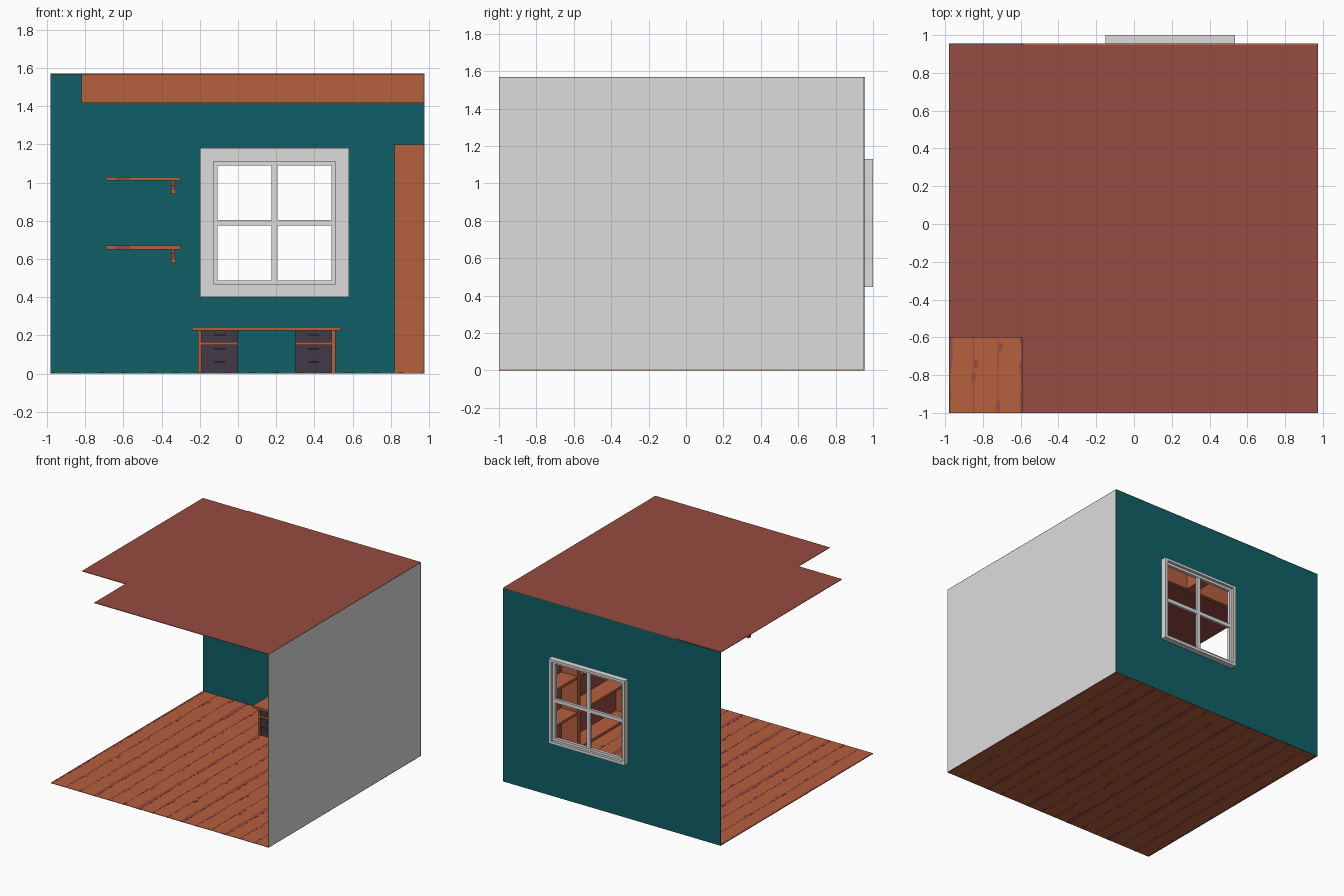
import bpy, bmesh, math, random

if "Cube" in bpy.data.objects:
    bpy.data.objects.remove(bpy.data.objects["Cube"])
random.seed(4)

def mat(name, c):
    m = bpy.data.materials.new(name)
    m.diffuse_color = (*c, 1)
    m.use_nodes = True
    m.node_tree.nodes["Principled BSDF"].inputs["Base Color"].default_value = m.diffuse_color
    return m

TEAL = mat("teal_paint", (0.005, 0.118, 0.135))
WOOD = mat("orange_wood", (0.47, 0.115, 0.047))
RED = mat("dark_red_wood", (0.31, 0.072, 0.054))
PURPLE = mat("dark_purple", (0.055, 0.041, 0.064))
GREY = mat("light_grey", (0.72, 0.72, 0.72))
YELLOW = mat("ochre", (0.5, 0.28, 0.05))

def finish(bm, name, m):
    me = bpy.data.meshes.new(name)
    bm.to_mesh(me)
    bm.free()
    me.materials.append(m)
    ob = bpy.data.objects.new(name, me)
    bpy.context.collection.objects.link(ob)
    return ob

def boxes(name, m, *specs):
    """One object from boxes given as (x0, x1, y0, y1, z0, z1)."""
    bm = bmesh.new()
    for x0, x1, y0, y1, z0, z1 in specs:
        for v in bmesh.ops.create_cube(bm, size=1)["verts"]:
            v.co = (x0 + (v.co.x + .5) * (x1 - x0),
                    y0 + (v.co.y + .5) * (y1 - y0),
                    z0 + (v.co.z + .5) * (z1 - z0))
    return finish(bm, name, m)

def ring(x0, x1, z0, z1, i0, i1, k0, k1, y0, y1):
    """Four boxes of a rectangular frame with opening i0..i1, k0..k1."""
    return [(x0, i0, y0, y1, z0, z1), (i1, x1, y0, y1, z0, z1),
            (i0, i1, y0, y1, z0, k0), (i0, i1, y0, y1, k1, z1)]

XL, XR, YF, YB, H = -.98, .975, -1, .955, 1.57

# floor, walls and ceiling with a square opening in the front left corner
boxes("floor", WOOD, (XL, XR, YF, YB, .001, .004))
boxes("back_wall", TEAL, *ring(XL, XR, 0, H - .003, -.14, .525, .455, 1.12, .95, YB))
boxes("right_wall", GREY, (.971, XR, YF, .95, 0, H - .003))
boxes("ceiling", RED, (XL, XR, -.6, .95, H - .004, H), (-.59, XR, YF, -.6, H - .004, H))
boxes("ceiling_edge_strip", YELLOW, (-.58, .97, .95, .956, H - .003, H))

# floor grain: wavy seams between boards and knots, repeated per tile
T = (XR - XL) / 5
bm = bmesh.new()
def plate(pts):
    f = bm.faces.new([bm.verts.new((min(max(x, XL), XR), min(max(y, YF), YB), 0)) for x, y in pts])
    r = bmesh.ops.extrude_face_region(bm, geom=[f])
    for e in r["geom"]:
        if isinstance(e, bmesh.types.BMVert):
            e.co.z = .005
def seam(cx, wmin, wmax, n):
    ys = [YF + (YB - YF) * i / n for i in range(n + 1)]
    ws = [random.uniform(wmin, wmax) for _ in ys]
    for i in range(n):
        plate([(cx - ws[i], ys[i]), (cx + ws[i], ys[i]),
               (cx + ws[i + 1], ys[i + 1]), (cx - ws[i + 1], ys[i + 1])])
def knot(cx, cy, rx, ry):
    plate([(cx + rx * math.cos(a * math.pi / 4), cy + ry * math.sin(a * math.pi / 4)) for a in range(8)])
for i in range(6):
    seam(XL + i * T, .008, .022, 40)
for i in range(5):
    for k in (1, 2):
        cx = XL + (i + k / 3) * T
        seam(cx, .002, .004, 20)
        for j in range(5):
            cy = YF + (j + (.48 if k == 1 else .1)) * T
            knot(cx, cy, .013, .03)
            knot(cx + .012, cy + (.07 if k == 1 else .31), .013, .025)
bmesh.ops.recalc_face_normals(bm, faces=bm.faces)
finish(bm, "floor_grain", RED)

# window: inner trim, sleeve through the wall, sash with cross bars
boxes("window_trim", GREY, *ring(-.2, .58, .4, 1.18, -.15, .535, .445, 1.13, .937, .95))
boxes("window_sleeve", GREY, *ring(-.15, .535, .445, 1.13, -.128, .51, .468, 1.11, .94, 1.0))
boxes("window_sash", GREY, *ring(-.128, .51, .468, 1.11, -.108, .49, .488, 1.09, .955, .98))
boxes("window_bars", GREY, (.176, .206, .957, .978, .488, 1.09), (-.108, .49, .957, .978, .775, .805))

# ceiling beams
B0, B1 = 1.415, H - .002
boxes("ceiling_beams", WOOD, (-.82, .971, .335, .365, B0, B1), (-.82, .971, .925, .95, B0, B1),
      (-.29, -.21, .365, .925, B0, B1), (.94, .971, .365, .925, B0, B1))

# bookcases along the right wall
for n, (y0, y1) in enumerate(((-.5, .2), (.2, .9))):
    parts = [(.82, .971, y0, y0 + .02, .004, 1.2), (.82, .971, y1 - .02, y1, .004, 1.2)]
    parts += [(.82, .965, y0 + .02, y1 - .02, z, z + .02) for z in (.01, .3, .59, .88, 1.18)]
    boxes(f"bookcase_{n + 1}", WOOD, *parts)
    boxes(f"bookcase_back_{n + 1}", RED, (.964, .97, y0 + .02, y1 - .02, .01, 1.19))

# wall shelves with their brackets
for n, z in enumerate((.65, 1.01)):
    boxes(f"wall_shelf_{n + 1}", WOOD, (-.69, -.3, .76, .95, z, z + .02))
    boxes(f"shelf_front_patch_{n + 1}", RED, (-.64, -.565, .758, .76, z + .003, z + .017))
    boxes(f"shelf_bracket_{n + 1}", RED, (-.35, -.33, .8, .95, z - .025, z),
          (-.35, -.33, .925, .95, z - .07, z - .025))
    boxes(f"bracket_foot_{n + 1}", WOOD, (-.347, -.325, .92, .951, z - .07, z - .05))

# desk: top, two drawer pedestals, corner posts and rails
boxes("desk_top", WOOD, (-.24, .54, .53, .95, .225, .243))
for side, x0, x1, px in (("left", -.19, 0, -.21), ("right", .3, .49, .49)):
    boxes(f"desk_pedestal_{side}", PURPLE, (x0, x1, .565, .94, .002, .225),
          (min(x0, px + .004), max(x1, px + .016), .58, .92, .02, .22))
    boxes(f"desk_posts_{side}", WOOD, (px, px + .02, .555, .58, 0, .225), (px, px + .02, .92, .945, 0, .225))
    boxes(f"desk_rail_{side}", WOOD, (min(x0, px), max(x1, px + .02), .556, .57, .15, .166))
    mid = (x0 + x1) / 2
    boxes(f"drawer_fronts_{side}", PURPLE, *[(x0 + .008, x1 - .008, .558, .566, a, b)
          for a, b in ((.17, .22), (.082, .145), (.01, .075))])
    boxes(f"drawer_handles_{side}", PURPLE, *[(mid - .027, mid + .027, .548, .559, z, z + .008)
          for z in (.2, .125, .055)])
